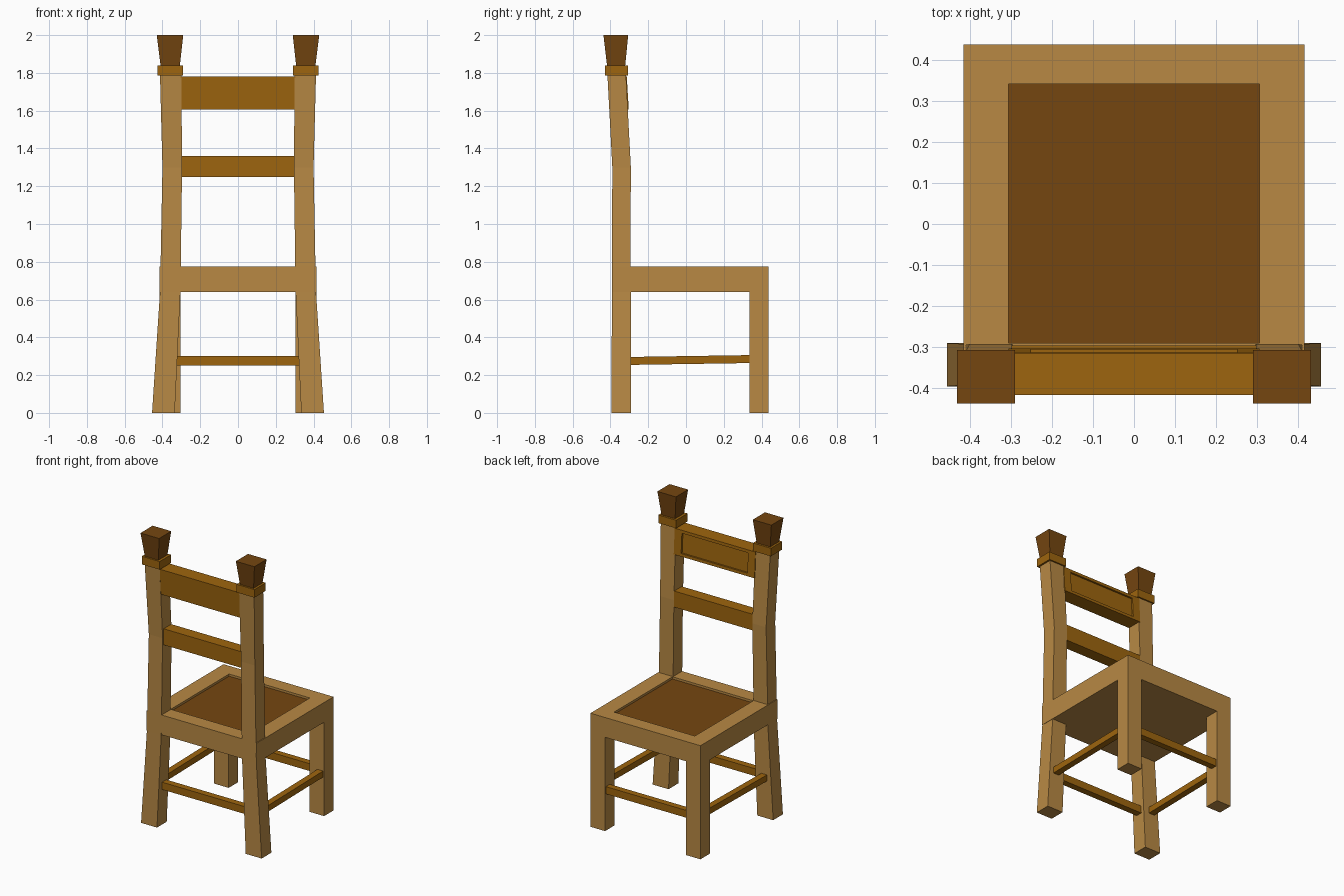
import bpy
import bmesh

cube = bpy.data.objects.get("Cube")
if cube:
    bpy.data.objects.remove(cube, do_unlink=True)


def material(name, rgb):
    lin = [((c / 255 + 0.055) / 1.055) ** 2.4 for c in rgb]
    mat = bpy.data.materials.new(name)
    mat.use_nodes = True
    mat.diffuse_color = (*lin, 1)
    mat.node_tree.nodes["Principled BSDF"].inputs["Base Color"].default_value = (*lin, 1)
    return mat


light_wood = material("light wood", (184, 137, 68))
amber_wood = material("amber wood", (158, 101, 14))
dark_wood = material("dark wood", (117, 70, 16))


def loft(name, rings, mat, mirror=False, along_y=False, end_mat=None, shear=None):
    """Join rectangles (a0, a1, b0, b1, height) into a closed solid.
    Rectangles lie in x-y stacked along z, or in x-z stacked along y."""
    bm = bmesh.new()
    loops = []
    for a0, a1, b0, b1, h in rings:
        corners = [(a0, b0), (a1, b0), (a1, b1), (a0, b1)]
        loops.append([bm.verts.new((a, h, b) if along_y else (a, b, h))
                      for a, b in corners])
    for low, high in zip(loops, loops[1:]):
        for i in range(4):
            j = (i + 1) % 4
            bm.faces.new((low[i], low[j], high[j], high[i]))
    bm.faces.new(loops[0][::-1])
    end = bm.faces.new(loops[-1])
    if end_mat:
        end.material_index = 1
    if shear:
        for v in bm.verts:
            v.co = shear(v.co)
    bmesh.ops.recalc_face_normals(bm, faces=bm.faces)
    mesh = bpy.data.meshes.new(name)
    bm.to_mesh(mesh)
    bm.free()
    mesh.materials.append(mat)
    if end_mat:
        mesh.materials.append(end_mat)
    obj = bpy.data.objects.new(name, mesh)
    bpy.context.collection.objects.link(obj)
    if mirror:
        obj.modifiers.new("Mirror", "MIRROR").use_axis[0] = True
    return obj


def box(name, x0, x1, y0, y1, z0, z1, mat, **kw):
    return loft(name, [(x0, x1, y0, y1, z0), (x0, x1, y0, y1, z1)], mat, **kw)


# Tall posts: splayed feet, straight middle, top leaning away from the seat
loft("tall_posts", [
    (0.335, 0.455, -0.395, -0.29, 0),
    (0.305, 0.413, -0.392, -0.292, 0.64),
    (0.303, 0.41, -0.392, -0.294, 0.78),
    (0.296, 0.4, -0.39, -0.292, 1.3),
    (0.3, 0.413, -0.416, -0.318, 1.79)], light_wood, mirror=True)

# Collars and flared caps on the posts
box("post_collars", 0.29, 0.425, -0.43, -0.308, 1.785, 1.84, amber_wood, mirror=True)
loft("post_caps", [
    (0.308, 0.41, -0.418, -0.322, 1.838),
    (0.29, 0.43, -0.437, -0.306, 2)], dark_wood, mirror=True)

# Seat frame with a sunken dark panel
outer = (-0.415, 0.415, -0.391, 0.437)
inner = (-0.305, 0.305, -0.29, 0.34)
loft("seat", [(*outer, 0.64), (*outer, 0.775), (*inner, 0.775), (*inner, 0.76)],
     light_wood, end_mat=dark_wood)

# Short legs under the seat
box("short_legs", 0.305, 0.415, 0.335, 0.437, 0, 0.645, light_wood, mirror=True)


# Stretchers between the legs; side ones rise slightly
def rise(co):
    co.z += 0.01 if co.y > 0 else 0
    return co


box("side_stretchers", 0.365, 0.408, -0.3, 0.345, 0.254, 0.296, amber_wood,
    mirror=True, shear=rise)
box("back_stretcher", -0.33, 0.33, -0.36, -0.315, 0.25, 0.3, amber_wood)
box("front_stretcher", -0.315, 0.315, 0.385, 0.428, 0.25, 0.3, amber_wood)

# Lower back slat
box("lower_slat", -0.305, 0.305, -0.378, -0.296, 1.25, 1.36, amber_wood)


# Upper back slat: tilted, with a sunken rectangle on the seat side
def lean(co):
    co.y -= (co.z - 1.605) * 0.06
    return co


face = (-0.305, 0.305, 1.605, 1.78)
panel = (-0.25, 0.25, 1.625, 1.76)
loft("upper_slat", [(*face, -0.405), (*face, -0.303), (*panel, -0.303), (*panel, -0.315)],
     amber_wood, along_y=True, shear=lean)
